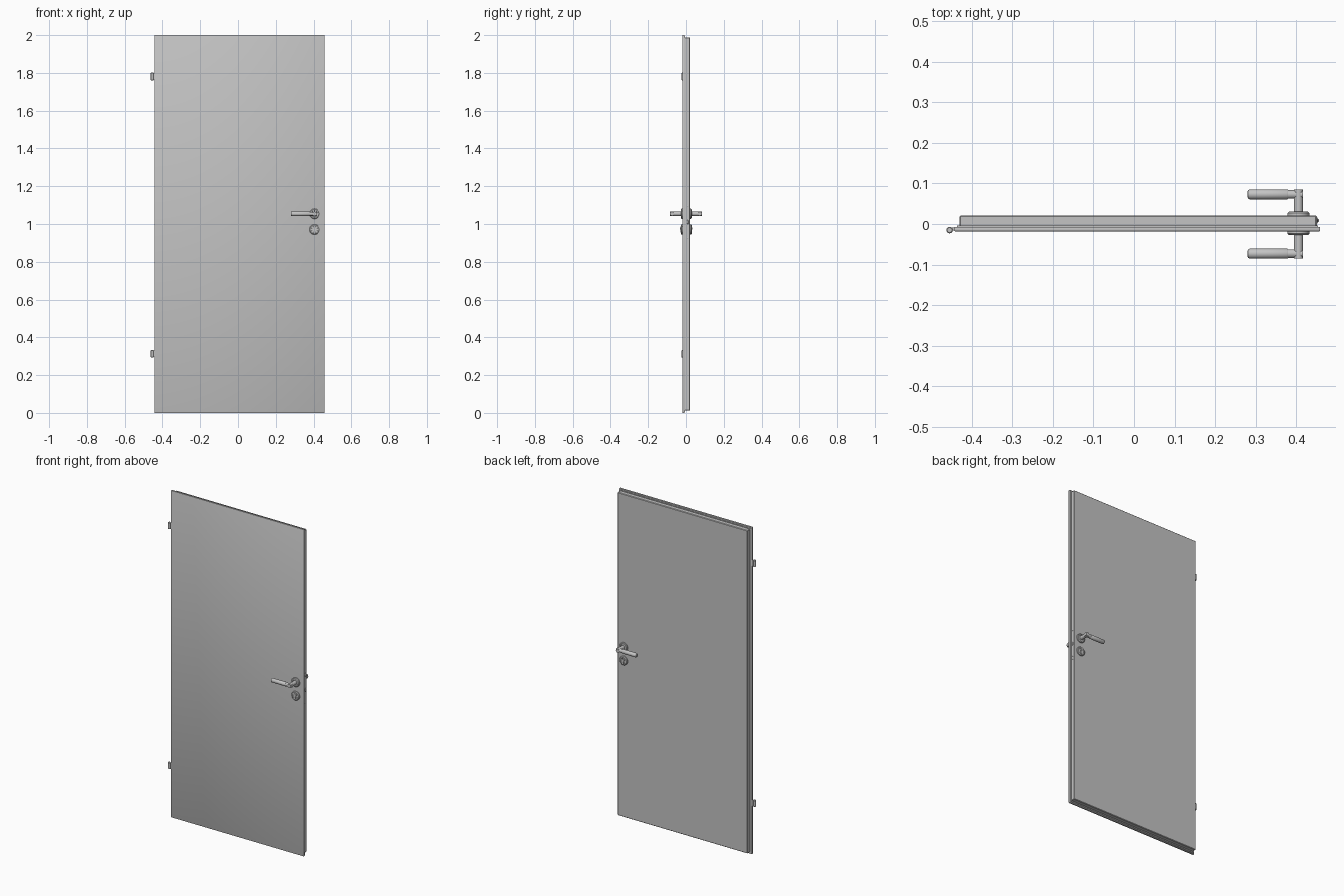
import bpy, bmesh, math
from mathutils import Vector

cube = bpy.data.objects.get("Cube")
if cube:
    bpy.data.objects.remove(cube)


def material(name, value):
    m = bpy.data.materials.new(name)
    m.use_nodes = True
    colour = (value, value, value, 1)
    m.diffuse_color = colour
    m.node_tree.nodes["Principled BSDF"].inputs["Base Color"].default_value = colour
    return m


GREY = material("light grey", 0.55)


def finish(name, bm, smooth=False):
    bmesh.ops.recalc_face_normals(bm, faces=bm.faces)
    mesh = bpy.data.meshes.new(name)
    bm.to_mesh(mesh)
    bm.free()
    mesh.materials.append(GREY)
    ob = bpy.data.objects.new(name, mesh)
    bpy.context.collection.objects.link(ob)
    if smooth:
        bpy.ops.object.select_all(action='DESELECT')
        ob.select_set(True)
        bpy.context.view_layer.objects.active = ob
        bpy.ops.object.shade_smooth_by_angle(angle=math.radians(35))
    return ob


def box(name, lo, hi, bevel=0.0, segments=1):
    bm = bmesh.new()
    bmesh.ops.create_cube(bm, size=1)
    for v in bm.verts:
        v.co = Vector(l + (h - l) * (c + 0.5) for l, h, c in zip(lo, hi, v.co))
    if bevel:
        bmesh.ops.bevel(bm, geom=bm.edges[:], offset=bevel, segments=segments,
                        profile=0.5, affect='EDGES')
    return finish(name, bm, bevel > 0)


def lathe(name, origin, axis, profile, sides=24):
    """Closed solid turned about an axis; profile is (distance, radius) pairs."""
    bm = bmesh.new()
    turn = Vector((0, 0, 1)).rotation_difference(Vector(axis))
    rings = []
    for d, r in profile:
        ring = []
        for i in range(sides):
            a = math.tau * i / sides
            p = Vector((r * math.cos(a), r * math.sin(a), d))
            ring.append(bm.verts.new(Vector(origin) + turn @ p))
        rings.append(ring)
    for a, b in zip(rings, rings[1:]):
        for i in range(sides):
            j = (i + 1) % sides
            bm.faces.new((a[i], a[j], b[j], b[i]))
    bm.faces.new(rings[0])
    bm.faces.new(rings[-1])
    return finish(name, bm, True)


# Door leaf: rebated lip in front, narrower slab behind
box("door_lip", (-0.442, -0.018, 0), (0.458, -0.007, 2), 0.002, 2)
box("door_slab", (-0.43, -0.008, 0.012), (0.45, 0.021, 1.988), 0.003)
box("rebate_seal", (-0.436, -0.008, 0.006), (0.453, -0.004, 1.994))

# Lock edge: plate, latch and screws
box("lock_plate", (0.448, 0.001, 0.91), (0.4515, 0.016, 1.11))
box("latch", (0.449, 0.004, 1.0), (0.455, 0.013, 1.02), 0.002)
for n, z in enumerate((0.925, 1.095)):
    lathe(f"lock_screw_{n}", (0.45, 0.0085, z), (1, 0, 0),
          [(0, 0.004), (0.002, 0.004), (0.003, 0.002)], 12)

# Hinges: turned knuckle with a short arm into the lip
for place, z in (("lower", 0.313), ("upper", 1.781)):
    lathe(f"{place}_hinge_knuckle", (-0.454, -0.015, z - 0.02), (0, 0, 1),
          [(0, 0.006), (0.002, 0.008), (0.038, 0.008), (0.04, 0.006)], 16)
    box(f"{place}_hinge_arm", (-0.454, -0.016, z - 0.018), (-0.438, -0.009, z + 0.018))

# Handle and lock furniture, repeated on both faces
LEVER_Z, KEY_Z, X = 1.054, 0.971, 0.405
for side, s, face in (("front", -1, -0.018), ("back", 1, 0.021)):
    out = (0, s, 0)
    rose = [(-0.001, 0.027), (0.006, 0.027), (0.0095, 0.023),
            (0.0095, 0.0165), (0.0085, 0.0155)]
    lathe(f"{side}_handle_rose", (X, face, LEVER_Z), out, rose, 32)
    lathe(f"{side}_key_rose", (X, face, KEY_Z), out, rose, 32)

    # Lever: neck out of the door, mitred elbow, thicker grip
    r, y = 0.0115, s * 0.073
    lathe(f"{side}_lever_neck", (X, 0, LEVER_Z), out,
          [(abs(face), r), (0.0845, r)])
    lathe(f"{side}_lever_elbow", (X, y, LEVER_Z), (-1, 0, 0),
          [(-0.0115, 0.0105), (0.028, 0.0105)])
    lathe(f"{side}_lever_grip", (X - 0.026, y, LEVER_Z), (-1, 0, 0),
          [(0, 0.0115), (0.002, 0.0125), (0.094, 0.0125), (0.098, 0.0105), (0.099, 0.008)])

    # Profile cylinder: round barrel, tail below and key plug
    lathe(f"{side}_lock_barrel", (X, face, KEY_Z + 0.006), out,
          [(0, 0.0085), (0.0115, 0.0085)], 20)
    ends = sorted((face, face + s * 0.0115))
    box(f"{side}_lock_tail", (X - 0.005, ends[0], KEY_Z - 0.016),
        (X + 0.005, ends[1], KEY_Z + 0.004))
    ends = sorted((face, face + s * 0.0125))
    box(f"{side}_key_slot", (X - 0.001, ends[0], KEY_Z + 0.001),
        (X + 0.001, ends[1], KEY_Z + 0.011))
